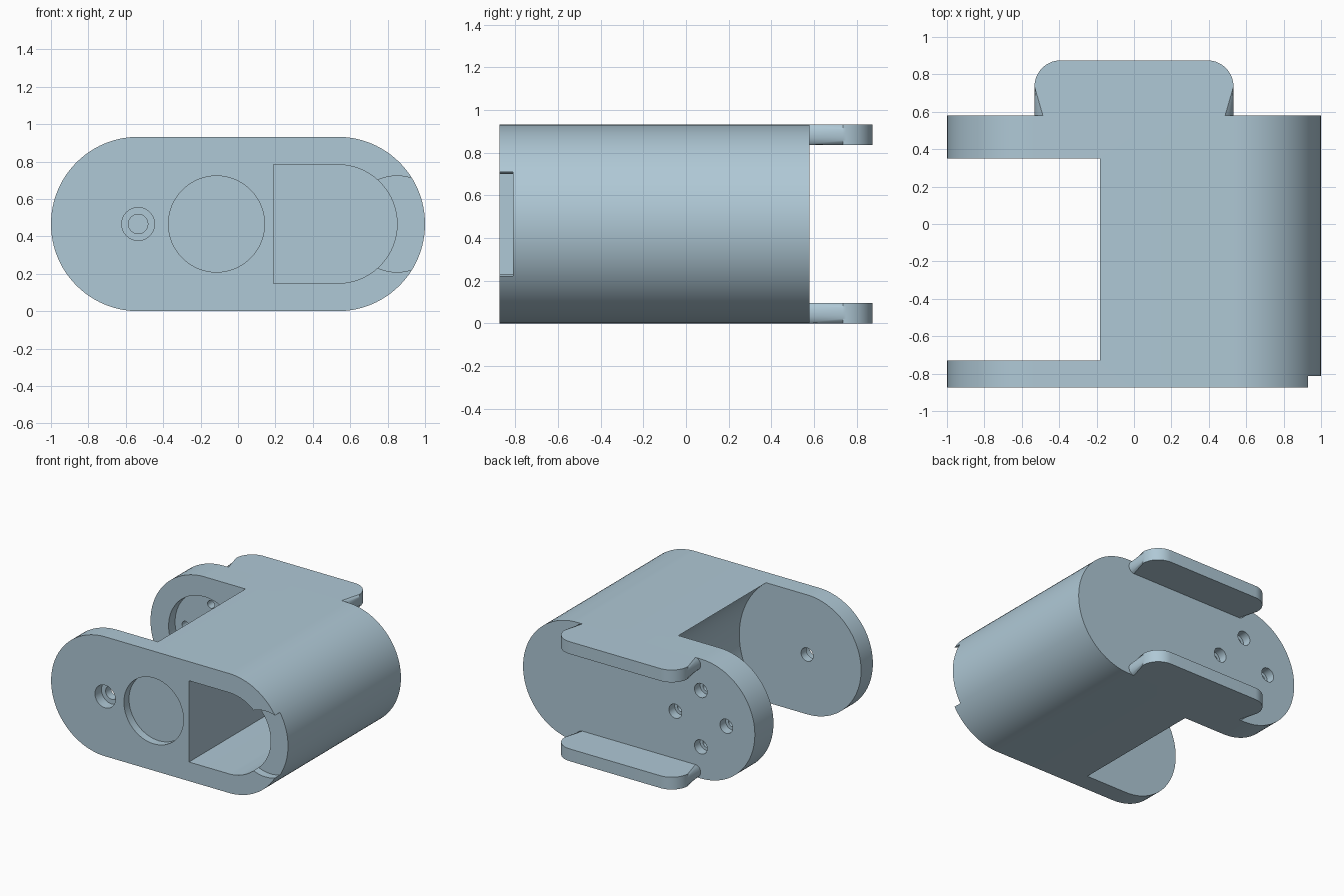
import bpy
import bmesh
from math import sin, cos, pi, radians

cube = bpy.data.objects.get("Cube")
if cube:
    bpy.data.objects.remove(cube, do_unlink=True)

# Main dimensions
MID = 0.466            # height of the centre axis, also the end radius
END = 1 - MID          # x of the rounded end centres
FRONT, BACK = -0.875, 0.58
SLOT_FRONT, SLOT_BACK = -0.73, 0.35
OUT = 0.1              # cutter overshoot

paint = bpy.data.materials.new("pale blue grey")
paint.use_nodes = True
COLOUR = (0.43, 0.58, 0.67, 1)
paint.diffuse_color = COLOUR
paint.node_tree.nodes["Principled BSDF"].inputs["Base Color"].default_value = COLOUR


def arc(cx, cy, r, start, end, steps):
    angles = [radians(start + (end - start) * i / steps) for i in range(steps + 1)]
    return [(cx + r * cos(a), cy + r * sin(a)) for a in angles]


def circle(cx, r, steps=64):
    return arc(cx, MID, r, 0, 360, steps)[:-1]


def finish(name, bm):
    bmesh.ops.recalc_face_normals(bm, faces=bm.faces)
    mesh = bpy.data.meshes.new(name)
    bm.to_mesh(mesh)
    bm.free()
    mesh.materials.append(paint)
    obj = bpy.data.objects.new(name, mesh)
    bpy.context.collection.objects.link(obj)
    return obj


def extrude(outline, place, low, high):
    """Extrude a closed outline between two levels; place maps (a, b, level) to 3D."""
    bm = bmesh.new()
    rings = [[bm.verts.new(place(a, b, lev)) for a, b in outline] for lev in (low, high)]
    bm.faces.new(rings[0])
    bm.faces.new(rings[1])
    n = len(outline)
    for i in range(n):
        j = (i + 1) % n
        bm.faces.new((rings[0][i], rings[0][j], rings[1][j], rings[1][i]))
    return bm


def along_y(outline, y0, y1):
    return extrude(outline, lambda x, z, y: (x, y, z), y0, y1)


def select_only(obj):
    bpy.ops.object.select_all(action='DESELECT')
    obj.select_set(True)
    bpy.context.view_layer.objects.active = obj


def cut(target, bm):
    cutter = finish("cutter", bm)
    cutter.hide_render = True
    mod = target.modifiers.new("cut", 'BOOLEAN')
    mod.operation = 'DIFFERENCE'
    mod.solver = 'EXACT'
    mod.object = cutter
    select_only(target)
    bpy.ops.object.modifier_apply(modifier=mod.name)
    bpy.data.objects.remove(cutter, do_unlink=True)


# Body: a rounded bar running front to back
body = finish("body", along_y(
    arc(END, MID, MID, -90, 90, 48) + arc(-END, MID, MID, 90, 270, 48), FRONT, BACK))

# Round side slot with filleted ends, leaving a front and a back plate
slot = along_y(circle(-END, 0.585, 96), SLOT_FRONT, SLOT_BACK)
rims = [e for e in slot.edges if abs(e.verts[0].co.y - e.verts[1].co.y) < 1e-5]
bmesh.ops.bevel(slot, geom=rims, offset=0.03, segments=4, profile=0.5, affect='EDGES')
cut(body, slot)

# Deep pocket with a half round outer side
cut(body, along_y(
    [(0.19, MID - 0.317)] + arc(END, MID, 0.317, -90, 90, 40) + [(0.19, MID + 0.317)],
    FRONT - OUT, 0.45))

# Shallow round recess and matching finger notch on the front
for x in (-0.115, 0.85):
    cut(body, along_y(circle(x, 0.257), FRONT - OUT, FRONT + 0.063))

# Front pivot hole with counterbore
cut(body, along_y(circle(-END, 0.088, 40), FRONT - OUT, FRONT + 0.08))
cut(body, along_y(circle(-END, 0.052, 32), FRONT, SLOT_FRONT + OUT))

# Round seat inside the back plate
cut(body, along_y(circle(-END, 0.31), SLOT_BACK - OUT, SLOT_BACK + 0.08))

# Four counterbored screw holes in the back plate
for k in range(4):
    dx, dz = 0.22 * cos(k * pi / 2), 0.22 * sin(k * pi / 2)
    for r, y0, y1 in ((0.055, BACK - 0.07, BACK + OUT), (0.03, SLOT_BACK, BACK)):
        ring = arc(-END + dx, MID + dz, r, 0, 360, 28)[:-1]
        cut(body, along_y(ring, y0, y1))

# Rounded tabs at the back, flush with the top and bottom
parts = [body]
TAB, REACH, R, THICK = 0.532, 0.875, 0.14, 0.096
outline = ([(TAB, BACK)] + arc(TAB - R, REACH - R, R, 0, 90, 14)
           + arc(R - TAB, REACH - R, R, 90, 180, 14) + [(-TAB, BACK)])
for name, z in (("lower_tab", 0), ("upper_tab", 2 * MID - THICK)):
    bm = extrude(outline, lambda x, y, lev: (x, y, lev), z, z + THICK)
    rims = [e for e in bm.edges
            if abs(e.verts[0].co.z - e.verts[1].co.z) < 1e-5
            and max(v.co.y for v in e.verts) > BACK + 1e-4]
    bmesh.ops.bevel(bm, geom=rims, offset=0.045, segments=6, profile=0.5, affect='EDGES')
    parts.append(finish(name, bm))

for part in parts:
    select_only(part)
    bpy.ops.object.shade_smooth_by_angle(angle=radians(25))
